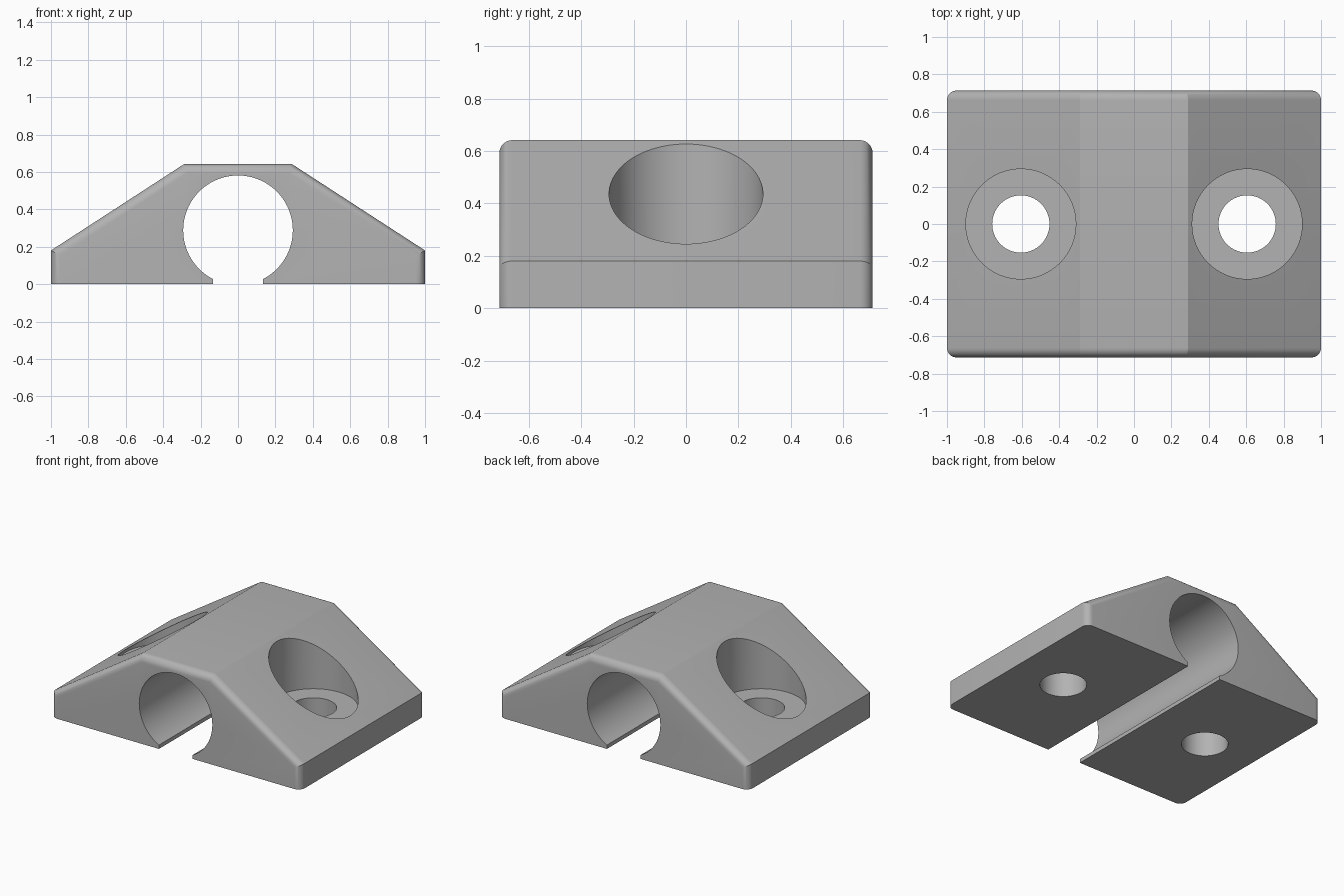
import bpy
import bmesh
from math import radians
from mathutils import Matrix

cube = bpy.data.objects.get("Cube")
if cube:
    bpy.data.objects.remove(cube, do_unlink=True)

HALF_DEPTH = 0.713
CHANNEL_R, CHANNEL_Z = 0.293, 0.288
HOLE_X = 0.605

grey = bpy.data.materials.new("plain grey")
grey.use_nodes = True
colour = (0.45, 0.45, 0.45, 1)
grey.diffuse_color = colour
grey.node_tree.nodes["Principled BSDF"].inputs["Base Color"].default_value = colour


def make_object(name, bm):
    bmesh.ops.recalc_face_normals(bm, faces=bm.faces)
    mesh = bpy.data.meshes.new(name)
    bm.to_mesh(mesh)
    bm.free()
    mesh.materials.append(grey)
    obj = bpy.data.objects.new(name, mesh)
    bpy.context.collection.objects.link(obj)
    return obj


def cylinder(name, radius, length, matrix):
    bm = bmesh.new()
    bmesh.ops.create_cone(bm, cap_ends=True, segments=96, radius1=radius,
                          radius2=radius, depth=length, matrix=matrix)
    return make_object(name, bm)


# Clamp body: trapezoid profile swept in depth, end outlines rounded
bm = bmesh.new()
profile = [(-1, 0), (-1, 0.18), (-0.288, 0.642), (0.288, 0.642), (1, 0.18), (1, 0)]
face = bm.faces.new([bm.verts.new((x, -HALF_DEPTH, z)) for x, z in profile])
swept = bmesh.ops.extrude_face_region(bm, geom=[face])["geom"]
bmesh.ops.translate(bm, vec=(0, 2 * HALF_DEPTH, 0),
                    verts=[v for v in swept if isinstance(v, bmesh.types.BMVert)])
bmesh.ops.recalc_face_normals(bm, faces=bm.faces)
outline = [e for e in bm.edges
           if abs(e.verts[0].co.y - e.verts[1].co.y) < 0.01
           and max(v.co.z for v in e.verts) > 0.01]
bmesh.ops.bevel(bm, geom=outline, offset=0.05, offset_type='OFFSET',
                segments=8, profile=0.5, affect='EDGES')
body = make_object("clamp_body", bm)

# Pipe channel with the narrow slot under it
cutters = [cylinder("channel_cutter", CHANNEL_R, 2,
                    Matrix.Translation((0, 0, CHANNEL_Z)) @ Matrix.Rotation(radians(90), 4, 'X'))]
bm = bmesh.new()
bmesh.ops.create_cube(bm, size=1, matrix=Matrix.Diagonal((0.27, 2, 0.2, 1)))
cutters.append(make_object("slot_cutter", bm))

# Screw holes with wide counterbores
for side, x in (("left", HOLE_X), ("right", -HOLE_X)):
    cutters.append(cylinder(side + "_screw_hole_cutter", 0.153, 2, Matrix.Translation((x, 0, 0))))
    cutters.append(cylinder(side + "_counterbore_cutter", 0.294, 1, Matrix.Translation((x, 0, 0.725))))

for cutter in cutters:
    cut = body.modifiers.new(cutter.name, 'BOOLEAN')
    cut.operation = 'DIFFERENCE'
    cut.solver = 'EXACT'
    cut.object = cutter

# Apply the cuts and remove the cutters
bpy.context.view_layer.objects.active = body
body.select_set(True)
for cutter in cutters:
    bpy.ops.object.modifier_apply(modifier=cutter.name)
    bpy.data.objects.remove(cutter, do_unlink=True)
bpy.ops.object.shade_smooth_by_angle(angle=radians(25))
